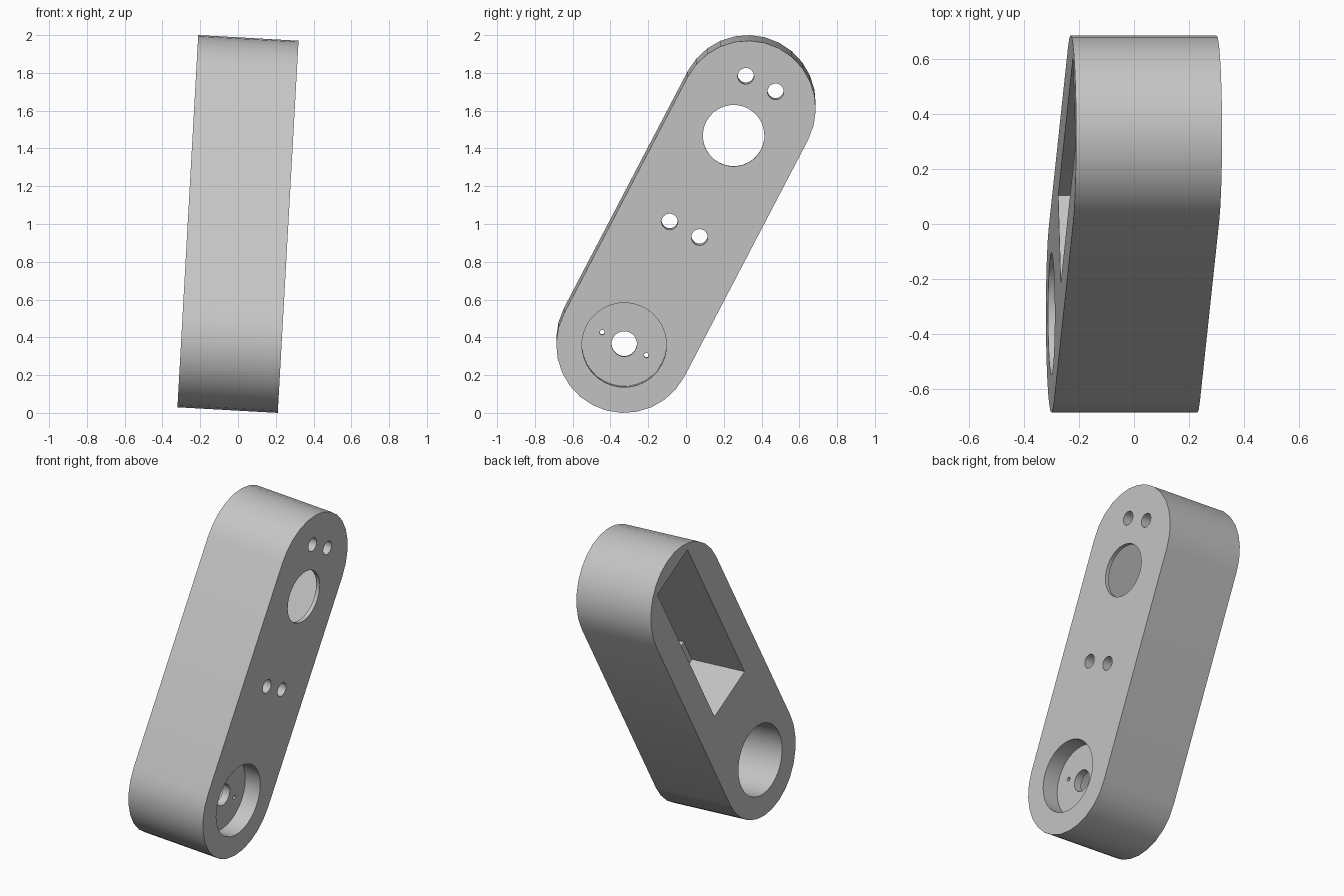
import bpy, bmesh, math
from mathutils import Matrix

if "Cube" in bpy.data.objects:
    bpy.data.objects.remove(bpy.data.objects["Cube"], do_unlink=True)

# Main sizes: the arm is built upright (length on z, thickness on x), then tilted
HALF_T = 0.266           # half thickness
RADIUS = 0.36            # rounded end radius
HALF_L = 0.707           # centre to each end axis
LOW = -HALF_L            # height of the lower axis

grey = bpy.data.materials.new("plain_grey")
grey.use_nodes = True
colour = (0.56, 0.56, 0.56, 1)
grey.diffuse_color = colour
grey.node_tree.nodes["Principled BSDF"].inputs["Base Color"].default_value = colour


def prism(name, outline, x0, x1):
    """Extrude a (y, z) outline from x0 to x1."""
    bm = bmesh.new()
    face = bm.faces.new([bm.verts.new((x0, y, z)) for y, z in outline])
    moved = bmesh.ops.extrude_face_region(bm, geom=[face])["geom"]
    verts = [v for v in moved if isinstance(v, bmesh.types.BMVert)]
    bmesh.ops.translate(bm, verts=verts, vec=(x1 - x0, 0, 0))
    bmesh.ops.recalc_face_normals(bm, faces=bm.faces)
    mesh = bpy.data.meshes.new(name)
    bm.to_mesh(mesh)
    bm.free()
    obj = bpy.data.objects.new(name, mesh)
    bpy.context.collection.objects.link(obj)
    return obj


def arc(y, z, r, start, end, steps):
    angles = [start + (end - start) * i / steps for i in range(steps + 1)]
    return [(y + r * math.cos(a), z + r * math.sin(a)) for a in angles]


def circle(y, z, r, steps=32):
    return arc(y, z, r, 0, math.tau, steps)[:-1]


def box(half_w, z0, z1):
    return [(-half_w, z0), (half_w, z0), (half_w, z1), (-half_w, z1)]


# Arm body with two round ends
arm = prism("link_arm",
            arc(0, HALF_L, RADIUS, 0, math.pi, 14)
            + arc(0, -HALF_L, RADIUS, math.pi, math.tau, 14),
            -HALF_T, HALF_T)
arm.data.materials.append(grey)

OUT = HALF_T + 0.05
LEDGE = -HALF_T + 0.375          # depth of the shallow pocket and the bore
cuts = [
    # Pocket with mounting ledges, then its deeper middle
    (box(0.18, LOW + 0.587, LOW + 1.677), -OUT, LEDGE),
    (box(0.18, LOW + 0.742, LOW + 1.512), -OUT, HALF_T - 0.025),
    # Shaft opening
    (circle(0, LOW + 1.252, 0.163), 0, OUT),
    # Lower bore, recess on the other side and centre hole
    (circle(0, LOW, 0.222), -OUT, LEDGE),
    (circle(0, LOW, 0.224), HALF_T - 0.107, OUT),
    (circle(0, LOW, 0.067), 0, OUT),
]
for side in (-1, 1):
    # Screw holes through the ledges and pin holes beside the centre hole
    for z in (0.691, 1.562):
        cuts.append((circle(side * 0.089, LOW + z, 0.043, 24), 0, OUT))
    cuts.append((circle(side * 0.132, LOW, 0.013, 12), 0, OUT))

# Cut one after another, then discard the cutters
for outline, x0, x1 in cuts:
    cutter = prism("cutter", outline, x0, x1)
    cutter.hide_render = True
    mod = arm.modifiers.new("cut", 'BOOLEAN')
    mod.operation = 'DIFFERENCE'
    mod.solver = 'EXACT'
    mod.object = cutter
    bpy.context.view_layer.update()
    result = bpy.data.meshes.new_from_object(
        arm.evaluated_get(bpy.context.evaluated_depsgraph_get()))
    arm.modifiers.clear()
    arm.data = result
    bpy.data.objects.remove(cutter, do_unlink=True)

# Lean the arm backwards and tilt it sideways
arm.data.transform(Matrix.Translation((0, 0, 1))
                   @ Matrix.Rotation(math.radians(3.2), 4, 'Y')
                   @ Matrix.Rotation(math.radians(-27.55), 4, 'X'))
arm.data.update()

bpy.ops.object.select_all(action='DESELECT')
arm.select_set(True)
bpy.context.view_layer.objects.active = arm
bpy.ops.object.shade_smooth_by_angle(angle=math.radians(35))
